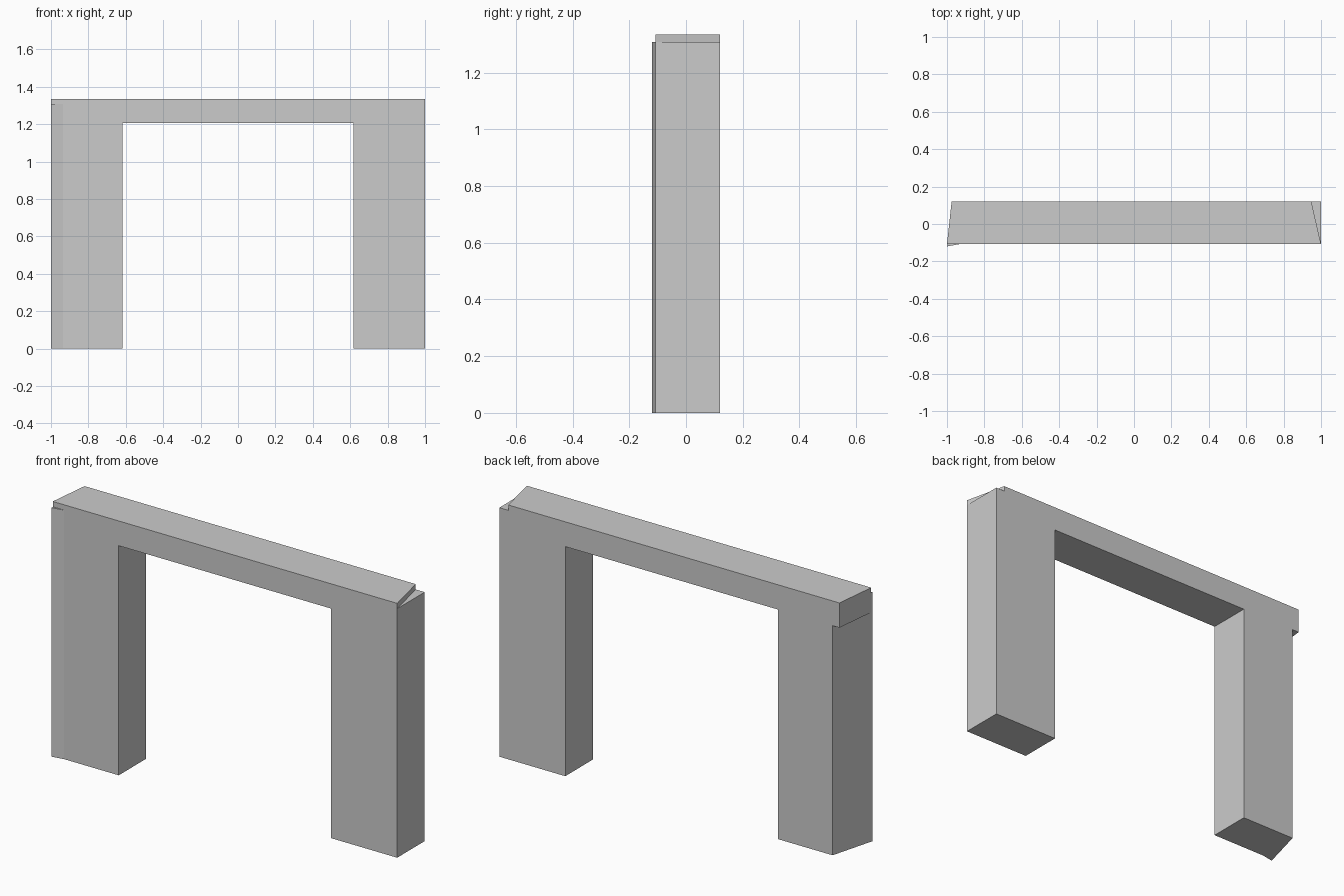
import bpy
import bmesh

if "Cube" in bpy.data.objects:
    bpy.data.objects.remove(bpy.data.objects["Cube"])

FRONT, BACK = -0.108, 0.12   # wall faces
LINTEL_BOTTOM, LEG_TOP, TOP = 1.205, 1.307, 1.335


def prism(name, outline, z0, z1):
    """Extrude a counter-clockwise plan outline from z0 up to z1."""
    mesh = bpy.data.meshes.new(name)
    bm = bmesh.new()
    base = bm.faces.new([bm.verts.new((x, y, z0)) for x, y in outline])
    top = bmesh.ops.extrude_face_region(bm, geom=[base])["geom"]
    verts = [v for v in top if isinstance(v, bmesh.types.BMVert)]
    bmesh.ops.translate(bm, verts=verts, vec=(0, 0, z1 - z0))
    bmesh.ops.recalc_face_normals(bm, faces=bm.faces)
    bm.to_mesh(mesh)
    bm.free()
    obj = bpy.data.objects.new(name, mesh)
    bpy.context.collection.objects.link(obj)
    return obj


# Left leg: slanted outer side with a small flared front corner
prism("left_leg", [(-0.617, FRONT), (-0.617, BACK), (-0.935, BACK),
                   (-1, -0.12), (-0.935, FRONT)], 0, LEG_TOP)

# Right leg: plain rectangular post
prism("right_leg", [(0.617, FRONT), (1, FRONT), (1, BACK), (0.617, BACK)],
      0, LEG_TOP)

# Lintel: beam across both legs with skewed ends
prism("lintel", [(-1, FRONT), (1, FRONT), (0.948, BACK), (-0.975, BACK)],
      LINTEL_BOTTOM, TOP)
